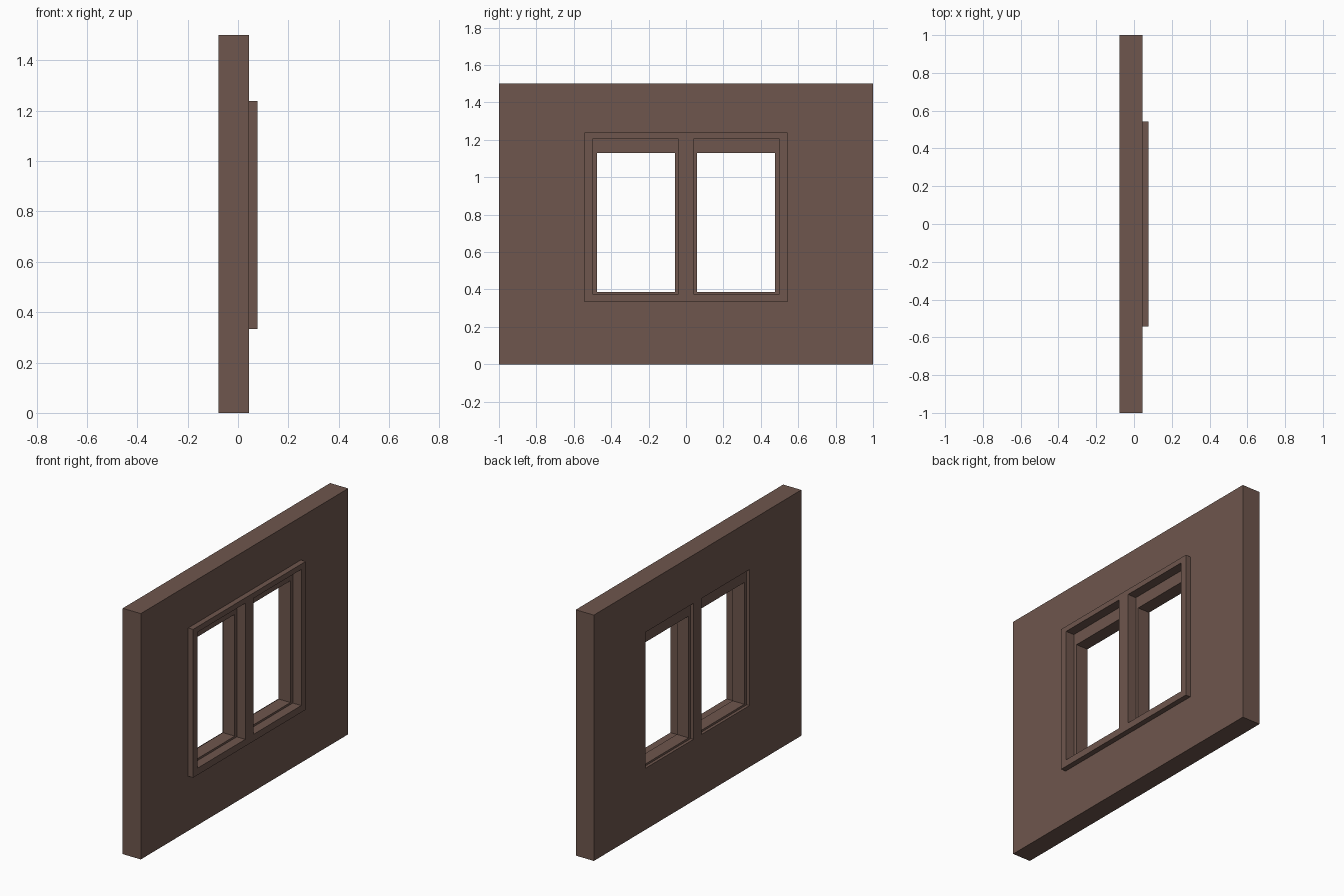
import bpy, bmesh

if "Cube" in bpy.data.objects:
    bpy.data.objects.remove(bpy.data.objects["Cube"])

brown = bpy.data.materials.new("dark brown")
brown.diffuse_color = (0.156, 0.093, 0.074, 1)
brown.use_nodes = True
brown.node_tree.nodes["Principled BSDF"].inputs["Base Color"].default_value = brown.diffuse_color


def finish(name, bm):
    bmesh.ops.recalc_face_normals(bm, faces=bm.faces)
    mesh = bpy.data.meshes.new(name)
    bm.to_mesh(mesh)
    bm.free()
    mesh.materials.append(brown)
    obj = bpy.data.objects.new(name, mesh)
    bpy.context.collection.objects.link(obj)
    return obj


def loop(bm, x, rect):
    y0, y1, z0, z1 = rect
    return [bm.verts.new((x, y, z)) for y, z in ((y0, z0), (y1, z0), (y1, z1), (y0, z1))]


def ring(name, x0, x1, outer, inner):
    """Rectangular frame: closed sweep through four rectangular loops."""
    bm = bmesh.new()
    loops = [loop(bm, x0, outer), loop(bm, x1, outer), loop(bm, x1, inner), loop(bm, x0, inner)]
    for k in range(4):
        a, b = loops[k], loops[(k + 1) % 4]
        for i in range(4):
            j = (i + 1) % 4
            bm.faces.new((a[i], a[j], b[j], b[i]))
    return finish(name, bm)


def block(name, x0, x1, rect):
    bm = bmesh.new()
    a, b = loop(bm, x0, rect), loop(bm, x1, rect)
    bm.faces.new(a)
    bm.faces.new(b)
    for i in range(4):
        j = (i + 1) % 4
        bm.faces.new((a[i], a[j], b[j], b[i]))
    return finish(name, bm)


BACK, WALL, FRONT = -0.078, 0.044, 0.077
Z0, Z1 = 0.375, 1.205
opening = (-0.5, 0.5, Z0, Z1)

# wall panel with one wide opening
ring("wall", BACK, WALL, (-1, 1, 0, 1.5), opening)
# raised trim around the opening
ring("window_trim", WALL, FRONT, (-0.543, 0.543, 0.333, 1.238), opening)
# centre post, flush on both sides
block("mullion", BACK, FRONT, (-0.04, 0.04, Z0, Z1))
# recessed sashes, mirrored left and right
for side, s in (("left", -1), ("right", 1)):
    oy = sorted((s * 0.04, s * 0.5))
    iy = sorted((s * 0.06, s * 0.477))
    ring(side + "_sash", -0.06, 0.02, (*oy, Z0, Z1), (*iy, 0.387, 1.13))
